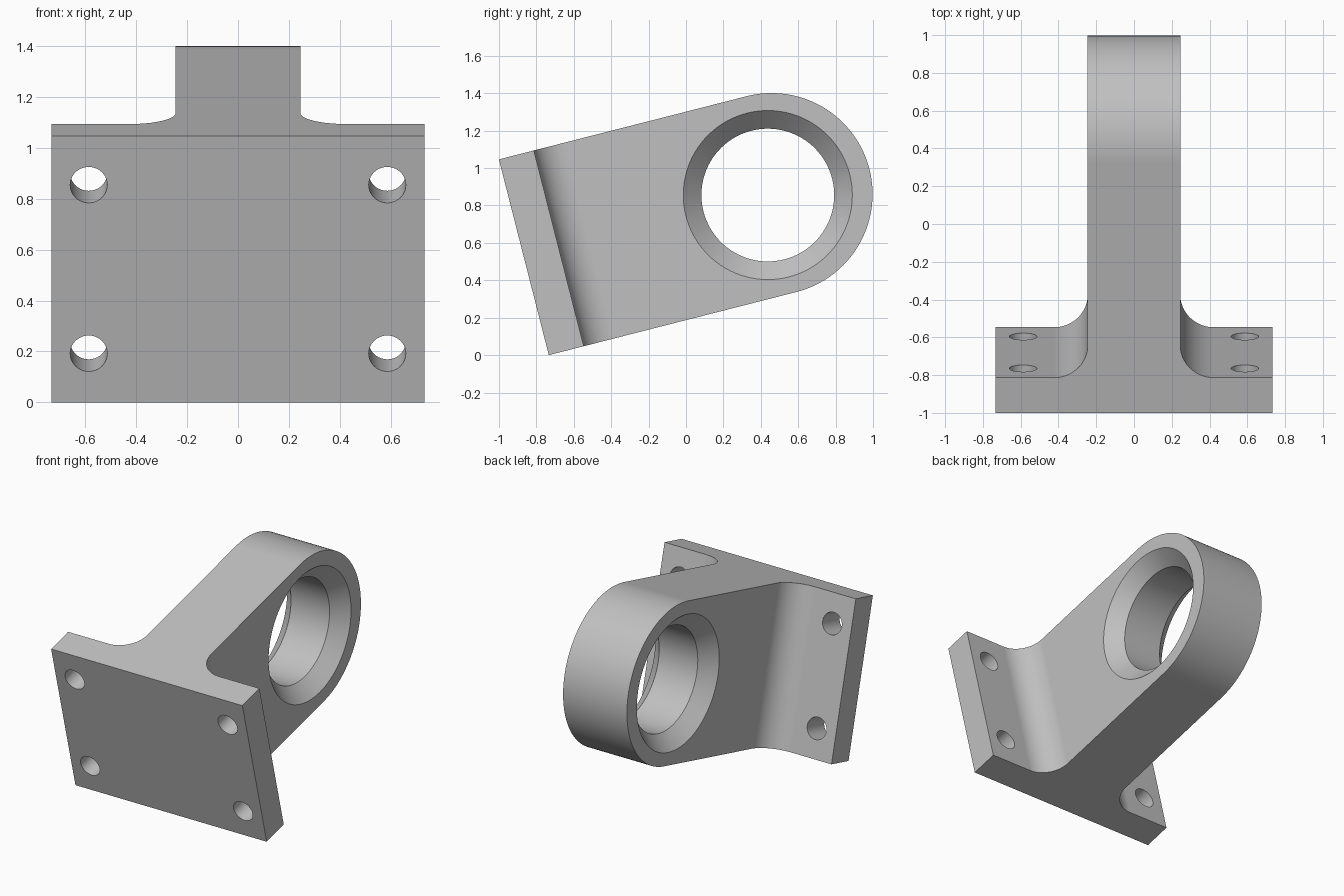
import bpy, bmesh
from math import sin, cos, pi, radians
from mathutils import Matrix

if "Cube" in bpy.data.objects:
    bpy.data.objects.remove(bpy.data.objects["Cube"])

# Dimensions; the part is built level along y, then tilted upward
TILT = radians(14.3)
HALF_HEIGHT = 0.54
PLATE_HALF, PLATE_THICK = 0.734, 0.193
ARM_HALF, FILLET = 0.245, 0.178
END_Y, BORE_Y = 1.367, 1.346
BORE_R, RIM_R = 0.355, 0.452
CHAMFER = RIM_R - BORE_R

grey = bpy.data.materials.new("plain grey")
grey.use_nodes = True
colour = (0.53, 0.53, 0.53, 1)
grey.diffuse_color = colour
grey.node_tree.nodes["Principled BSDF"].inputs["Base Color"].default_value = colour


def arc(cx, cy, r, start, end, steps):
    """Points on an arc, angles in degrees."""
    angles = [radians(start + (end - start) * i / steps) for i in range(steps + 1)]
    return [(cx + r * cos(a), cy + r * sin(a)) for a in angles]


def loft(name, rings):
    """Closed solid through a list of equal rings of 3D points."""
    bm = bmesh.new()
    loops = [[bm.verts.new(p) for p in ring] for ring in rings]
    n = len(loops[0])
    for a, b in zip(loops, loops[1:]):
        for i in range(n):
            j = (i + 1) % n
            bm.faces.new((a[i], a[j], b[j], b[i]))
    bm.faces.new(loops[0][::-1])
    bm.faces.new(loops[-1])
    bmesh.ops.recalc_face_normals(bm, faces=bm.faces)
    mesh = bpy.data.meshes.new(name)
    bm.to_mesh(mesh)
    bm.free()
    mesh.materials.append(grey)
    obj = bpy.data.objects.new(name, mesh)
    bpy.context.collection.objects.link(obj)
    return obj


def combine(target, tool, operation):
    """Apply a boolean and remove the tool."""
    tool.hide_render = True
    mod = target.modifiers.new(operation, 'BOOLEAN')
    mod.operation, mod.object, mod.solver = operation, tool, 'EXACT'
    bpy.context.view_layer.objects.active = target
    bpy.ops.object.modifier_apply(modifier=mod.name)
    bpy.data.objects.remove(tool)


# Plate and arm seen from above: a T with filleted inner corners
half = [(PLATE_HALF, 0), (PLATE_HALF, PLATE_THICK)]
half += arc(ARM_HALF + FILLET, PLATE_THICK + FILLET, FILLET, 270, 180, 20)
half += [(ARM_HALF, 2.2)]
plan = half + [(-x, y) for x, y in reversed(half)]
bracket = loft("bearing_bracket", [[(x, y, z) for x, y in plan] for z in (-1, 1)])

# Side outline: straight edges running into a round end
side = [(-0.1, HALF_HEIGHT), (-0.1, -HALF_HEIGHT)]
side += arc(END_Y, 0, HALF_HEIGHT, -90, 90, 64)
outline = loft("side_outline", [[(x, y, z) for y, z in side] for x in (-1, 1)])
combine(bracket, outline, 'INTERSECT')

# Bore chamfered on both sides, continuing past the faces
out = 0.05
stations = [(-ARM_HALF - out, RIM_R + out), (-ARM_HALF + CHAMFER, BORE_R),
            (ARM_HALF - CHAMFER, BORE_R), (ARM_HALF + out, RIM_R + out)]
bore = loft("bore_cutter", [[(x, y, z) for y, z in arc(BORE_Y, 0, r, 0, 360, 96)[:-1]]
                            for x, r in stations])
combine(bracket, bore, 'DIFFERENCE')

# Four bolt holes through the plate
for sx in (-1, 1):
    for sz in (-1, 1):
        circle = arc(sx * 0.587, sz * 0.342, 0.073, 0, 360, 40)[:-1]
        hole = loft("bolt_hole_cutter", [[(x, y, z) for x, z in circle] for y in (-0.1, 0.3)])
        combine(bracket, hole, 'DIFFERENCE')

# Tilt the part and stand it on its lower front edge
place = Matrix.Translation((0, -0.867, HALF_HEIGHT * cos(TILT))) @ Matrix.Rotation(TILT, 4, 'X')
bracket.data.transform(place)

# Smooth curved faces, keep the flats flat
bpy.ops.object.select_all(action='DESELECT')
bracket.select_set(True)
bpy.context.view_layer.objects.active = bracket
bpy.ops.object.shade_smooth_by_angle(angle=radians(25))
normals = bracket.modifiers.new("flat faces", 'WEIGHTED_NORMAL')
normals.keep_sharp = True
